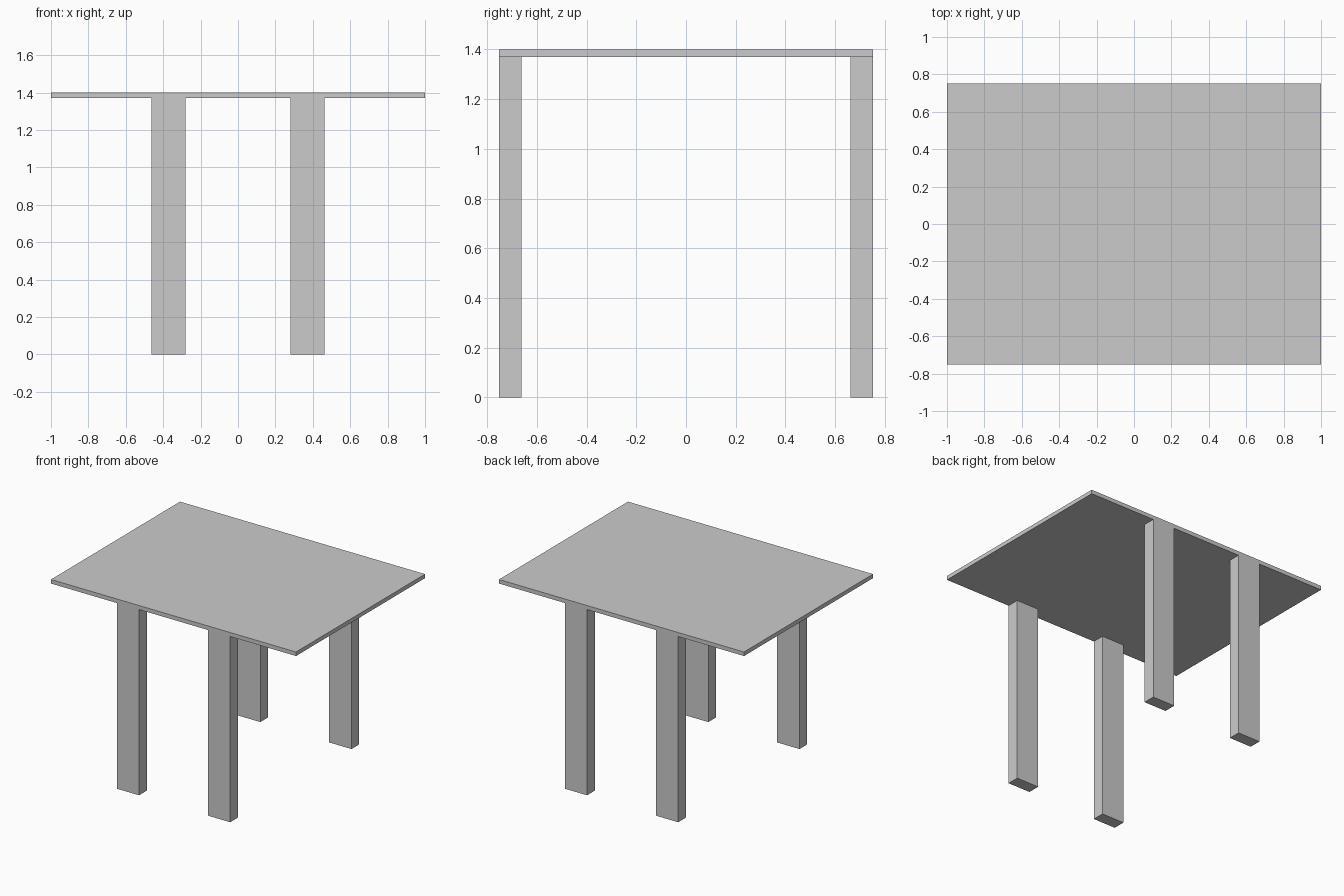
import bpy

if "Cube" in bpy.data.objects:
    bpy.data.objects.remove(bpy.data.objects["Cube"])

TOP_Z = 1.4      # overall height
UNDER_Z = 1.37   # underside of the tabletop


def box(name, lo, hi):
    """Axis-aligned box between two opposite corners."""
    bpy.ops.mesh.primitive_cube_add(size=1, location=[(a + b) / 2 for a, b in zip(lo, hi)])
    obj = bpy.context.object
    obj.name = name
    obj.scale = [b - a for a, b in zip(lo, hi)]
    bpy.ops.object.transform_apply(location=False, rotation=False, scale=True)
    return obj


# Tabletop
box("tabletop", (-1, -0.752, UNDER_Z), (1, 0.752, TOP_Z))

# Four legs, flush with the front and back edges
LEG_X, LEG_Y = 0.372, 0.707
HALF_W, HALF_D = 0.091, 0.045
for y_name, sy in (("front", -1), ("back", 1)):
    for x_name, sx in (("left", -1), ("right", 1)):
        x, y = sx * LEG_X, sy * LEG_Y
        box(f"{y_name}_{x_name}_leg",
            (x - HALF_W, y - HALF_D, 0), (x + HALF_W, y + HALF_D, UNDER_Z))
